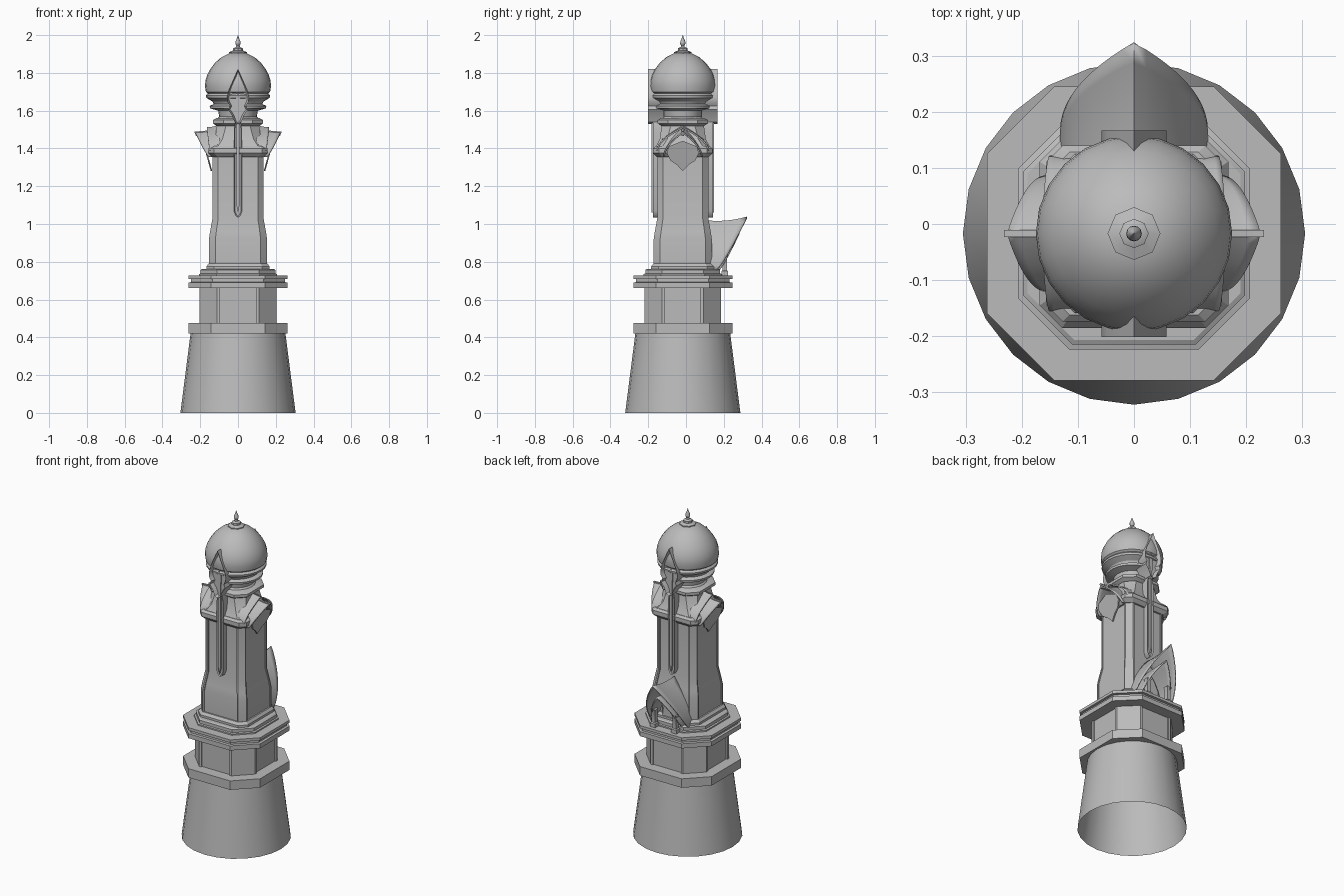
import bpy, bmesh, math

cube = bpy.data.objects.get("Cube")
if cube:
    bpy.data.objects.remove(cube)

AXIS_Y = -0.017  # the tower stands slightly forward, the rear hood sticks out

stone = bpy.data.materials.new("grey_stone")
stone.use_nodes = True
stone.diffuse_color = (0.5, 0.5, 0.5, 1)
stone.node_tree.nodes["Principled BSDF"].inputs["Base Color"].default_value = (0.5, 0.5, 0.5, 1)


def finish(name, bm, thickness=0, turn=0, angle=30):
    """Turn a bmesh into a named object, rotated about the tower axis."""
    bmesh.ops.remove_doubles(bm, verts=bm.verts, dist=0.0002)
    bmesh.ops.recalc_face_normals(bm, faces=bm.faces)
    mesh = bpy.data.meshes.new(name)
    bm.to_mesh(mesh)
    bm.free()
    mesh.materials.append(stone)
    obj = bpy.data.objects.new(name, mesh)
    bpy.context.collection.objects.link(obj)
    obj.location.y = AXIS_Y
    obj.rotation_euler.z = math.radians(turn)
    if thickness:
        mod = obj.modifiers.new("thickness", "SOLIDIFY")
        mod.thickness = thickness
        mod.offset = 0
    bpy.ops.object.select_all(action="DESELECT")
    obj.select_set(True)
    bpy.context.view_layer.objects.active = obj
    bpy.ops.object.shade_smooth_by_angle(angle=math.radians(angle))
    return obj


def loft(name, rings, caps=True, closed=True, **options):
    """Skin a list of point rings with quads."""
    bm = bmesh.new()
    rows = [[bm.verts.new(p) for p in ring] for ring in rings]
    n = len(rows[0])
    for low, high in zip(rows, rows[1:]):
        for i in range(n if closed else n - 1):
            j = (i + 1) % n
            bm.faces.new((low[i], low[j], high[j], high[i]))
    if caps:
        bm.faces.new(rows[0])
        bm.faces.new(rows[-1])
    return finish(name, bm, **options)


def lathe(name, profile, sides, caps=True):
    step = 2 * math.pi / sides
    return loft(name, [[(r * math.sin(i * step), -r * math.cos(i * step), z)
                        for i in range(sides)] for r, z in profile], caps)


def around(quarter, z):
    """Repeat quarter-turn points on all four sides."""
    ring = []
    for k in range(4):
        c, s = round(math.cos(k * math.pi / 2)), round(math.sin(k * math.pi / 2))
        ring += [(x * c - y * s, x * s + y * c, z) for x, y in quarter]
    return ring


def cut_square(name, profile):
    """Stack of chamfered squares: (half width, chamfer, height)."""
    return loft(name, [around([(h, h - c), (h - c, h)], z) for h, c, z in profile])


def piered(name, profile, depth):
    """Chamfered square with recessed panels: (half width, chamfer, panel half, z)."""
    return loft(name, [around([(h - depth, p), (h, p), (h, h - c),
                               (h - c, h), (p, h), (p, h - depth)], z)
                       for h, c, p, z in profile])


def hood(name, width, base, inner_top, outer_top, start, foot, tip, turn, dip=0.01, steps=12):
    """Pointed-arch shell whose rim sweeps out to a tip, built towards +x."""
    rings = []
    for k in range(7):
        u = k / 6
        top = inner_top + (outer_top - inner_top) * u - dip * 4 * u * (1 - u)
        ring = []
        for i in range(-steps, steps + 1):
            s = 1 - abs(i) / steps
            side = -1 if i < 0 else 1
            reach = foot + (tip - foot) * s ** 0.85
            ring.append((start + (reach - start) * u, side * width * (1 - s ** 1.8),
                         base + (top - base) * s))
        rings.append(ring)
    return loft(name, rings, caps=False, closed=False, thickness=0.008, turn=turn)


def plate(name, half, near, far, turn, inset=0.0, depth=0.0):
    """Mirrored outline (x, z) pulled out along -y, with an optional sunken face."""
    outline = half + [(-x, z) for x, z in reversed(half) if x > 0]
    bm = bmesh.new()
    back = bm.faces.new([bm.verts.new((x, -near, z)) for x, z in outline])
    out = bmesh.ops.extrude_face_region(bm, geom=[back], use_keep_orig=True)["geom"]
    for v in out:
        if isinstance(v, bmesh.types.BMVert):
            v.co.y = -far
    bmesh.ops.recalc_face_normals(bm, faces=bm.faces)
    if inset:
        face = [f for f in out if isinstance(f, bmesh.types.BMFace)]
        bmesh.ops.inset_region(bm, faces=face, thickness=inset)
        for v in face[0].verts:
            v.co.y += depth
    return finish(name, bm, turn=turn)


# Round tapered foot, open underneath
lathe("foot", [(0.305, 0), (0.25, 0.43)], 24, caps=False)

# Gallery: slab, panelled drum, grooved slab and step
cut_square("lower_slab", [(0.262, 0.12, 0.42), (0.262, 0.12, 0.475)])
piered("drum", [(0.203, 0.093, 0.095, 0.47), (0.203, 0.093, 0.095, 0.67)], 0.008)
cut_square("upper_slab", [(0.262, 0.12, 0.662), (0.262, 0.12, 0.69), (0.248, 0.113, 0.692),
                          (0.248, 0.113, 0.708), (0.262, 0.12, 0.71), (0.262, 0.12, 0.727)])
cut_square("step", [(0.207, 0.092, 0.725), (0.207, 0.092, 0.735), (0.198, 0.088, 0.738),
                    (0.198, 0.088, 0.757), (0.19, 0.084, 0.762)])

# Shaft with flared bottom and corner piers
cut_square("shaft_plinth", [(0.168, 0.04, 0.755), (0.168, 0.04, 0.775), (0.156, 0.036, 0.79)])
piered("shaft", [(0.154, 0.034, 0.112, 0.78), (0.154, 0.034, 0.112, 0.92),
                 (0.148, 0.033, 0.107, 0.96), (0.135, 0.03, 0.097, 1.03),
                 (0.135, 0.03, 0.097, 1.38)], 0.007)
cut_square("shaft_cap", [(0.138, 0.03, 1.355), (0.157, 0.03, 1.375), (0.157, 0.03, 1.4),
                         (0.145, 0.03, 1.412)])
cut_square("shoulder_roof", [(0.145, 0.035, 1.405), (0.122, 0.04, 1.45), (0.11, 0.05, 1.535)])
cut_square("neck_slab", [(0.115, 0.05, 1.52), (0.133, 0.055, 1.533), (0.133, 0.055, 1.55),
                         (0.115, 0.05, 1.56)])

# Neck tiers, dome and finial
lathe("neck", [(0.115, 1.55), (0.1, 1.57), (0.105, 1.6), (0.148, 1.612), (0.15, 1.625),
               (0.128, 1.635), (0.135, 1.648), (0.168, 1.668), (0.17, 1.68), (0.155, 1.695)], 24)
lathe("dome", [(0.155, 1.688), (0.17, 1.7), (0.175, 1.73), (0.172, 1.76), (0.163, 1.79),
               (0.147, 1.82), (0.122, 1.853), (0.088, 1.883), (0.04, 1.907)], 24)
lathe("finial_base", [(0.038, 1.892), (0.047, 1.902), (0.047, 1.91), (0.026, 1.918),
                      (0.026, 1.93), (0.014, 1.936)], 8)
lathe("finial", [(0.012, 1.93), (0.009, 1.945), (0.014, 1.955), (0.013, 1.967),
                 (0.005, 1.985), (0.001, 2.0)], 12)

# Spade crests and long blades, front and back
spade = [(0, 1.82), (0.024, 1.765), (0.048, 1.71), (0.058, 1.67), (0.055, 1.645),
         (0.043, 1.625), (0.052, 1.605), (0.032, 1.575), (0.018, 1.54), (0, 1.53)]
blade = [(0, 1.585), (0.014, 1.55), (0.022, 1.5), (0.022, 1.07), (0.012, 1.045), (0, 1.035)]
spine = [(0, 1.7), (0.012, 1.66), (0.008, 1.58), (0.008, 1.1), (0, 1.06)]
for side, turn in (("front", 0), ("back", 180)):
    plate(side + "_spade", spade, 0.1, 0.184, turn, 0.01, 0.025)
    plate(side + "_blade", blade, 0.1, 0.159, turn, 0.006, 0.006)
    plate(side + "_spine", spine, 0.12, 0.165, turn)

# Flared shoulder hoods with ridge fin and hanging leaf
for side, turn in (("left", 0), ("right", 180)):
    hood(side + "_shoulder_hood", 0.1, 1.355, 1.515, 1.485, 0.1, 0.155, 0.226, turn)
    hood(side + "_shoulder_rib", 0.135, 1.39, 1.525, 1.51, 0.09, 0.15, 0.165, turn, dip=0.005)
    fin = [(0.1, 1.522), (0.14, 1.503), (0.18, 1.492), (0.232, 1.49),
           (0.222, 1.465), (0.17, 1.47), (0.1, 1.49)]
    loft(side + "_shoulder_fin", [[(x, y, z) for x, z in fin] for y in (-0.006, 0.006)], turn=turn)
    leaf = [(0, 1.28), (0.03, 1.312), (0.065, 1.335), (0.085, 1.375), (0.075, 1.41), (0, 1.44)]
    edge = leaf + [(-y, z) for y, z in reversed(leaf) if y > 0]
    loft(side + "_shoulder_leaf",
         [[(0.136 + d + (z - 1.28) * 0.28, y, z) for y, z in edge] for d in (0, 0.008)], turn=turn)

# Rear doorway under a large pointed hood
hood("rear_hood", 0.128, 0.755, 1.015, 1.035, 0.13, 0.18, 0.34, 90)
hood("rear_inner_arch", 0.095, 0.75, 0.94, 0.95, 0.13, 0.19, 0.3, 90, dip=0)
for side, x in (("left", 0.072), ("right", -0.072)):
    quad = [(-1, -1), (1, -1), (1, 1), (-1, 1)]
    loft(side + "_door_post",
         [[(x + a * r, 0.222 + b * r, z) for a, b in quad]
          for r, z in ((0.018, 0.725), (0.018, 0.75), (0.012, 0.755), (0.012, 0.825), (0.017, 0.835))])
door = [(0, 0.92), (0.035, 0.88), (0.06, 0.83), (0.065, 0.76)]
plate("rear_door", door, 0.14, 0.158, 180, 0.012, -0.008)
